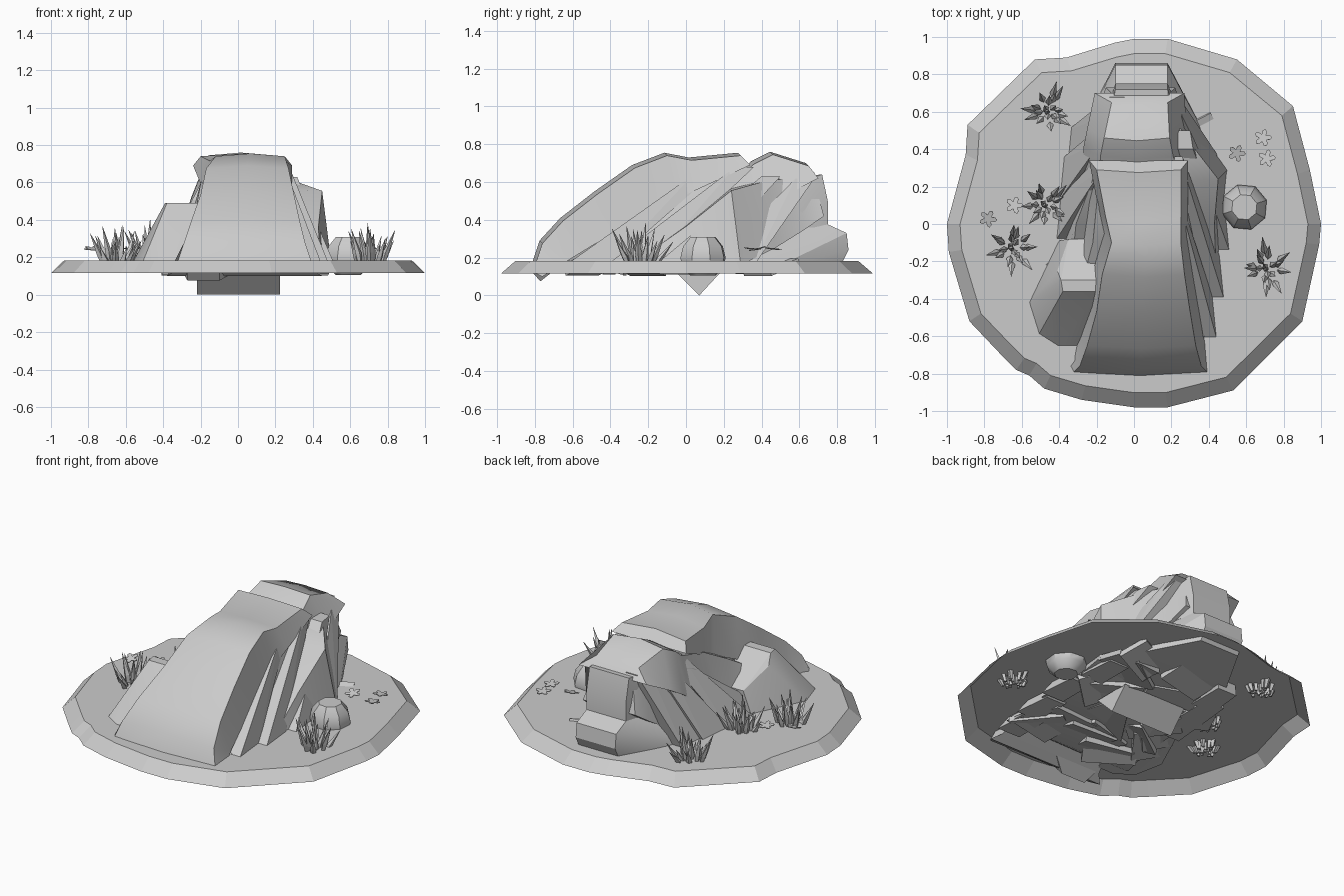
import bpy
import bmesh
import math
import random
from mathutils import Vector, Matrix

random.seed(4)
if "Cube" in bpy.data.objects:
    bpy.data.objects.remove(bpy.data.objects["Cube"], do_unlink=True)

# One plain stone grey covers every part
STONE = bpy.data.materials.new("stone_grey")
STONE.use_nodes = True
GREY = (0.6, 0.6, 0.6, 1)
STONE.diffuse_color = GREY
STONE.node_tree.nodes["Principled BSDF"].inputs["Base Color"].default_value = GREY


def finish(name, bm, smooth=25, closed=True):
    """Turn a bmesh into a named object with shading and material."""
    if closed:
        bmesh.ops.recalc_face_normals(bm, faces=bm.faces)
    mesh = bpy.data.meshes.new(name)
    bm.to_mesh(mesh)
    bm.free()
    mesh.materials.append(STONE)
    obj = bpy.data.objects.new(name, mesh)
    bpy.context.collection.objects.link(obj)
    if smooth:
        bpy.ops.object.select_all(action="DESELECT")
        obj.select_set(True)
        bpy.context.view_layer.objects.active = obj
        bpy.ops.object.shade_smooth_by_angle(angle=math.radians(smooth))


def add_loft(bm, rings, open_start=False):
    """Bridge equal closed rings of points and cap the ends."""
    loops = [[bm.verts.new(p) for p in ring] for ring in rings]
    count = len(loops[0])
    for a, b in zip(loops, loops[1:]):
        for i in range(count):
            j = (i + 1) % count
            bm.faces.new((a[i], a[j], b[j], b[i]))
    if not open_start:
        bm.faces.new(loops[0][::-1])
    bm.faces.new(loops[-1])


def add_hull(bm, points):
    """Wrap points in a convex shell."""
    verts = [bm.verts.new(p) for p in points]
    out = bmesh.ops.convex_hull(bm, input=verts)
    inside = [v for v in out["geom_interior"] if isinstance(v, bmesh.types.BMVert)]
    bmesh.ops.delete(bm, geom=inside, context="VERTS")


def slab(name, spine, flare):
    """Leaning rock layer; spine rows are y, top z, left x, right x, under z."""
    rings = []
    for y, z, x0, x1, under in spine:
        rings.append([
            (x0, y, z - 0.015), ((x0 + x1) / 2, y - 0.015, z), (x1, y, z - 0.015),
            (x1 + flare, y + 0.05, under), (x0 - flare, y + 0.05, under)])
    bm = bmesh.new()
    add_loft(bm, rings)
    finish(name, bm, 35)


def block(name, rows):
    """Convex rock; rows are y, z, left x, right x."""
    bm = bmesh.new()
    add_hull(bm, [(x, y, z) for y, z, x0, x1 in rows for x in (x0, x1)])
    finish(name, bm)


# Ground shell: a flat top with a sloping rim, open underneath
OUTLINE = [(0, .99), (-.1, .97), (-.36, .89), (-.53, .88), (-.89, .53), (-.9, .37),
           (-1, 0), (-.99, -.15), (-.88, -.52), (-.7, -.71), (-.63, -.78),
           (-.56, -.81), (-.48, -.88), (-.28, -.94), (0, -.98), (.18, -.98),
           (.53, -.89), (.9, -.52), (.99, -.11), (1, 0), (.94, .29), (.85, .63),
           (.55, .88), (.18, .99)]
bm = bmesh.new()
add_loft(bm, [[(x, y, .115) for x, y in OUTLINE],
              [(x * .93, y * .92, .183) for x, y in OUTLINE]], open_start=True)
finish("ground_shell", bm, 0, closed=False)

# Leaning rock layers, front to back
slab("front_slab", [
    (-.81, .14, -.34, .41, .1), (-.76, .29, -.29, .36, .13),
    (-.65, .41, -.25, .33, .2), (-.47, .55, -.2, .3, .31),
    (-.27, .69, -.17, .27, .43), (-.1, .755, -.12, .25, .51),
    (.03, .73, -.15, .25, .57), (.29, .755, -.2, .25, .69)], .04)
slab("middle_slab", [
    (-.64, .18, -.36, .38, .14), (-.4, .32, -.3, .35, .14),
    (-.1, .5, -.22, .3, .15), (.1, .61, -.2, .27, .28),
    (.3, .66, -.18, .23, .42), (.36, .71, -.18, .21, .46),
    (.46, .76, -.16, .19, .52), (.65, .7, -.12, .18, .62)], .09)
slab("rear_slab", [
    (-.3, .17, -.34, .44, .14), (0, .38, -.31, .43, .14),
    (.24, .57, -.22, .45, .16), (.42, .62, -.17, .31, .25),
    (.58, .64, -.14, .2, .35), (.68, .62, -.1, .17, .42)], .05)

# Solid blocks: back column, its spreading foot and the left flank
block("back_column", [
    (.45, .62, -.14, .2), (.72, .64, -.1, .18), (.75, .5, -.1, .18),
    (.75, .36, -.1, .18), (.35, .36, -.22, .34), (.3, .5, -.22, .32)])
block("back_foot", [
    (.72, .39, -.1, .18), (.85, .33, -.1, .18), (.86, .24, -.1, .18),
    (.82, .16, -.1, .18), (.2, .15, -.41, .46), (.48, .15, -.29, .38),
    (.4, .38, -.17, .26)])
block("left_flank", [
    (-.08, .32, -.35, -.2), (-.3, .49, -.39, -.19), (-.36, .49, -.38, -.19),
    (-.25, .43, -.41, -.2), (-.43, .16, -.57, -.2), (-.61, .15, -.52, -.3),
    (-.68, .15, -.41, -.3), (-.09, .15, -.41, -.2)])

# Slanted plates that show the strata on each side
PLATES = [((.42, -.68), (.25, .04, .64)), ((.46, -.46), (.26, .26, .68)),
          ((.49, -.2), (.3, .4, .63)), ((.45, .1), (.24, .58, .62)),
          ((-.4, -.12), (-.15, .3, .66)), ((-.38, .1), (-.16, .44, .65)),
          ((-.34, .26), (-.13, .58, .65))]
for foot, head in PLATES:
    side = "right" if foot[0] < 0 else "left"
    low, high = Vector((*foot, .13)), Vector(head)
    out = Vector((math.copysign(.04, foot[0]), 0, 0))
    along = Vector((0, .1, 0))
    bm = bmesh.new()
    add_hull(bm, [low + out, low - out * 3, low + along * 2.4 + out * .4,
                  low + along * 2.4 - out * 3, high + out * .4, high - out * 2,
                  high + along, high + along - out * 2,
                  low.lerp(high, .5) + out * .6 + along * .3])
    finish(side + "_strata_plate", bm, 0)

# Rock roots and shards showing under the shell
block("root_wedge", [(.07, 0, -.22, .225), (-.06, .13, -.22, .225), (.19, .13, -.22, .225)])
block("front_root", [(-.77, .075, -.27, -.1), (-.82, .13, -.27, -.1), (-.7, .13, -.3, 0)])
bm = bmesh.new()
for i in range(22):
    spot = Vector((random.uniform(-.35, .38), random.uniform(-.6, .5), .15))
    turn = (Matrix.Translation(spot) @ Matrix.Rotation(random.uniform(-1, 1), 4, "Z")
            @ Matrix.Rotation(random.uniform(-.4, .4), 4, "X")
            @ Matrix.Diagonal((.32, .18, .03, 1)))
    bmesh.ops.create_cube(bm, size=1, matrix=turn)
finish("root_shards", bm, 0)

# Boulder
bm = bmesh.new()
rings = []
for radius, z in ((.07, .105), (.115, .15), (.125, .2), (.11, .26), (.07, .308)):
    rings.append([(.59 + radius * math.cos(k * math.tau / 8 + .3),
                   .09 + radius * math.sin(k * math.tau / 8 + .3), z) for k in range(8)])
add_loft(bm, rings)
finish("boulder", bm, 35)


def grass_tuft(cx, cy):
    """Spray of leaning, tapering four-sided blades."""
    bm = bmesh.new()
    for k in range(20):
        angle = k * 2.4 + random.uniform(-.4, .4)
        reach = math.sqrt(k / 20)
        spread = Vector((math.cos(angle), math.sin(angle), 0))
        base = Vector((cx, cy, .14)) + spread * reach * .07
        height = random.uniform(.14, .27) * (1 - reach * .25)
        tip = base + spread * reach * random.uniform(.05, .11) + Vector((0, 0, height))
        mid = base.lerp(tip, .4) - spread * .006
        rings = []
        for centre, r in ((base, .01), (mid, .018), (tip, .001)):
            rings.append([centre + Vector((r * math.cos(q * math.pi / 2 + angle),
                                           r * math.sin(q * math.pi / 2 + angle), 0))
                          for q in range(4)])
        add_loft(bm, rings)
    finish("grass_tuft", bm, 0)


for spot in ((-.46, .6), (-.47, .1), (-.65, -.13), (.71, -.24)):
    grass_tuft(*spot)

# Flat five-petal flowers
for x, y, tilt in ((-.78, .03, .25), (-.64, .1, -.1), (.55, .38, .25),
                   (.69, .46, -.1), (.71, .35, -.1)):
    bm = bmesh.new()
    star = []
    for k in range(20):
        r = (.02, .04, .048, .04)[k % 4]
        a = k * math.tau / 20 + x
        star.append(Vector((r * math.cos(a), r * math.sin(a), r * .15)))
    add_loft(bm, [star, [p + Vector((0, 0, .004)) for p in star]])
    bm.transform(Matrix.Translation((x, y, .24)) @ Matrix.Rotation(tilt, 4, "X"))
    finish("flower", bm, 0)
